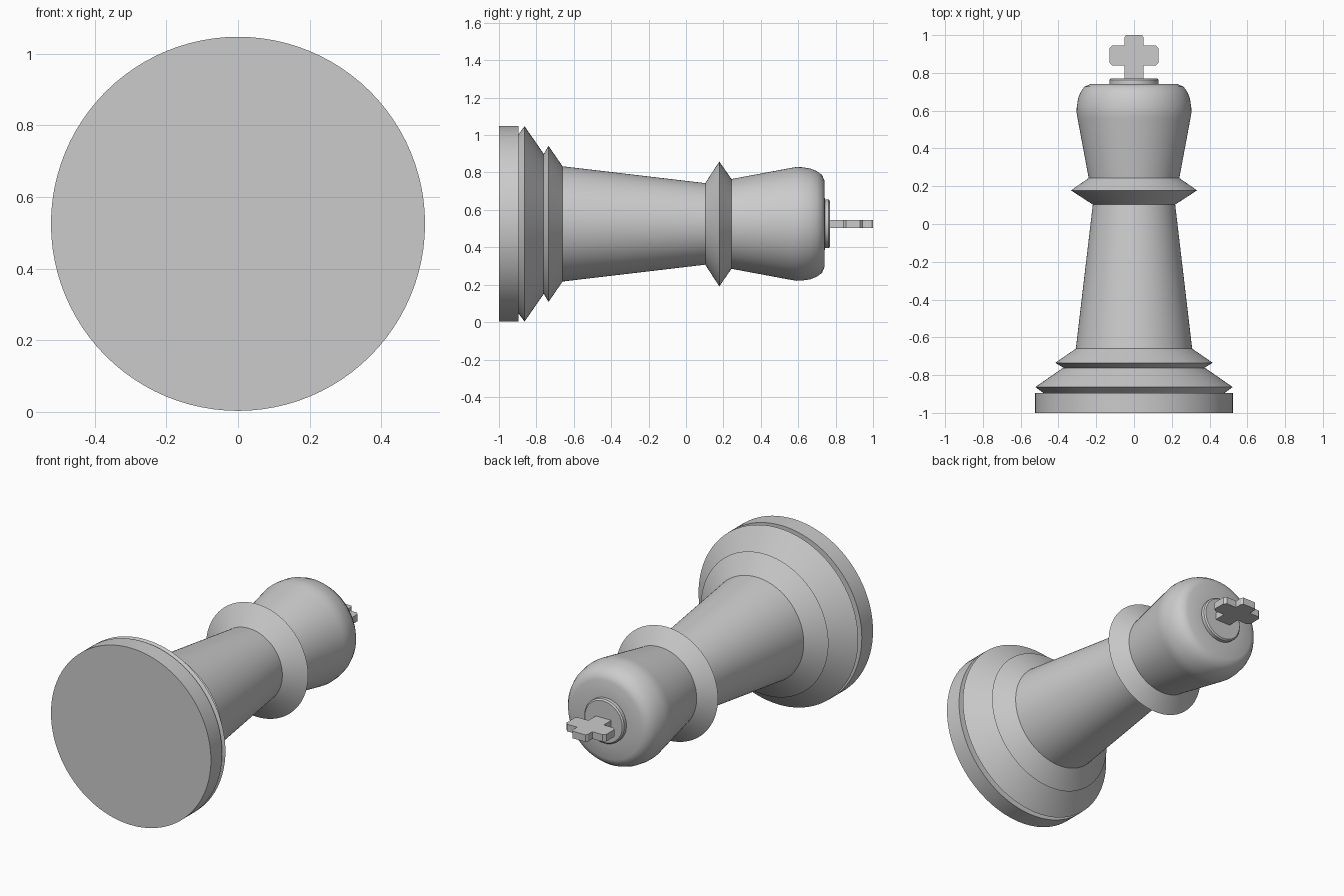
import bpy, bmesh, math

if "Cube" in bpy.data.objects:
    bpy.data.objects.remove(bpy.data.objects["Cube"])

CZ = 0.525      # height of the lying piece's axis
SEG = 96

mat = bpy.data.materials.new("plain_grey")
mat.diffuse_color = (0.6, 0.6, 0.6, 1)
mat.use_nodes = True
mat.node_tree.nodes["Principled BSDF"].inputs["Base Color"].default_value = mat.diffuse_color


def finish(name, bm, angle=30):
    me = bpy.data.meshes.new(name)
    bm.to_mesh(me)
    bm.free()
    me.materials.append(mat)
    ob = bpy.data.objects.new(name, me)
    bpy.context.collection.objects.link(ob)
    bpy.ops.object.select_all(action='DESELECT')
    ob.select_set(True)
    bpy.context.view_layer.objects.active = ob
    bpy.ops.object.shade_smooth_by_angle(angle=math.radians(angle))
    return ob


def lathe(name, profile):
    """Turn (radius, y) points about the lying axis; radius 0 closes an end."""
    bm = bmesh.new()
    rings = []
    for r, y in profile:
        if r == 0:
            rings.append([bm.verts.new((0, y, CZ))] * SEG)
        else:
            rings.append([bm.verts.new((r * math.cos(2 * math.pi * k / SEG), y,
                                        CZ + r * math.sin(2 * math.pi * k / SEG)))
                          for k in range(SEG)])
    for a, b in zip(rings, rings[1:]):
        for k in range(SEG):
            n = (k + 1) % SEG
            quad = [a[k], b[k], b[n], a[n]]
            bm.faces.new(list(dict.fromkeys(quad)))
    return finish(name, bm)


# Turned parts, foot to crown
lathe("base", [(0, -1), (0.523, -1), (0.523, -0.895), (0.48, -0.895)])
lathe("lower_flange", [(0.48, -0.895), (0.522, -0.863), (0.378, -0.763), (0.37, -0.763)])
lathe("upper_flange", [(0.37, -0.763), (0.417, -0.735), (0.308, -0.66)])
lathe("shaft", [(0.308, -0.66), (0.218, 0.103)])
lathe("neck_collar", [(0.218, 0.103), (0.334, 0.178), (0.24, 0.243)])
lathe("head", [(0.24, 0.243), (0.299, 0.56), (0.304, 0.59), (0.303, 0.62), (0.296, 0.665),
               (0.282, 0.70), (0.262, 0.727), (0.23, 0.741), (0.12, 0.742)])
lathe("crown_disc", [(0.13, 0.741), (0.13, 0.763), (0.122, 0.77), (0, 0.77)])

# Cross finial: half outline mirrored, then extruded
half = [(0.05, 0.765), (0.05, 0.84), (0.115, 0.84), (0.13, 0.855), (0.13, 0.93),
        (0.115, 0.945), (0.05, 0.945), (0.05, 0.988), (0.042, 1.0)]
outline = half + [(-x, y) for x, y in reversed(half)]
bm = bmesh.new()
face = bm.faces.new([bm.verts.new((x, y, CZ - 0.021)) for x, y in outline])
ext = bmesh.ops.extrude_face_region(bm, geom=[face])
bmesh.ops.translate(bm, vec=(0, 0, 0.042),
                    verts=[v for v in ext["geom"] if isinstance(v, bmesh.types.BMVert)])
bmesh.ops.recalc_face_normals(bm, faces=bm.faces)
finish("cross_finial", bm, 20)
